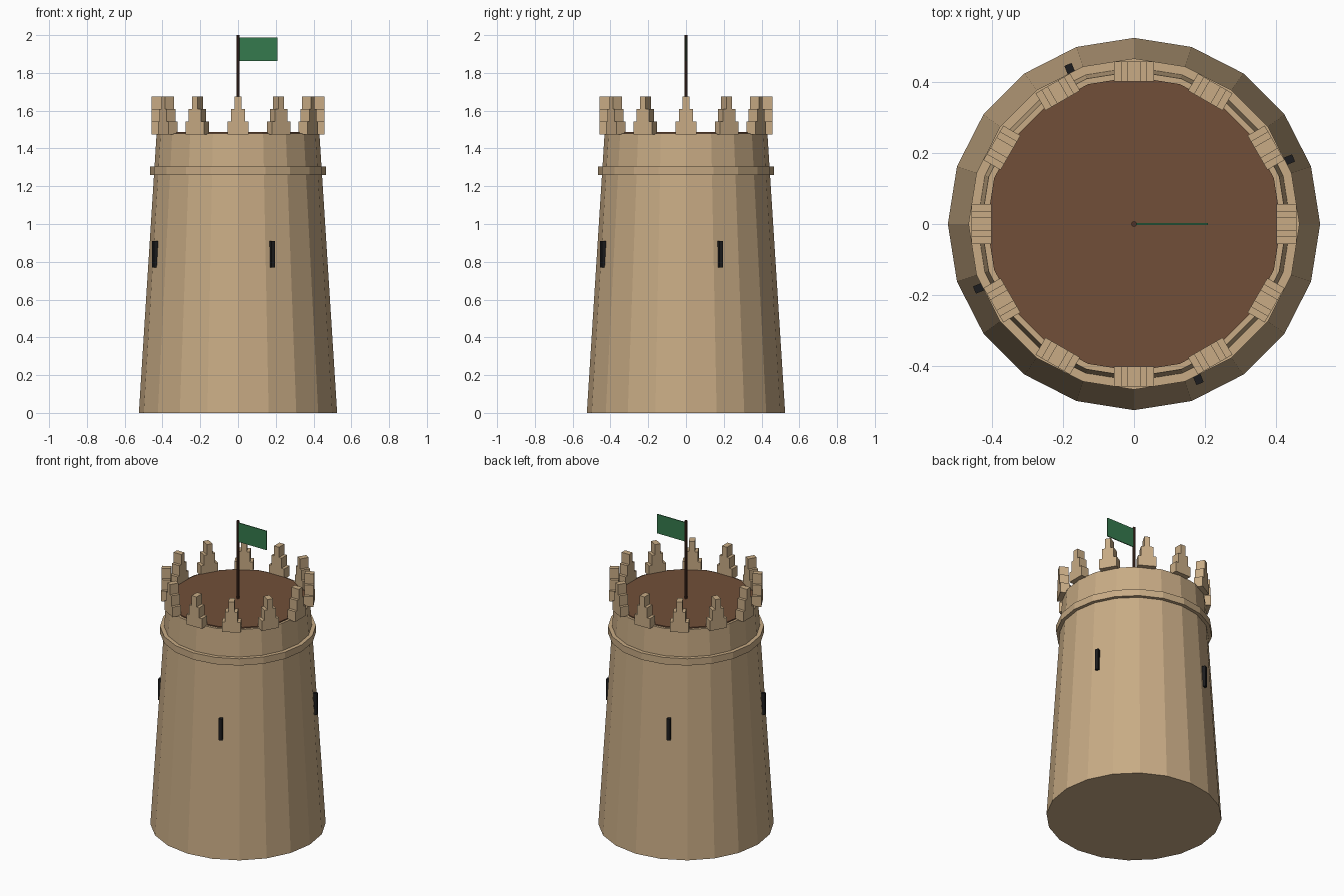
import bpy, bmesh, math
from mathutils import Matrix, Vector

if "Cube" in bpy.data.objects:
    bpy.data.objects.remove(bpy.data.objects["Cube"])


def material(name, rgb):
    m = bpy.data.materials.new(name)
    m.diffuse_color = (*rgb, 1)
    m.use_nodes = True
    m.node_tree.nodes["Principled BSDF"].inputs["Base Color"].default_value = m.diffuse_color
    return m


STONE = material("tan stone", (0.58, 0.41, 0.235))
WOOD = material("brown deck", (0.165, 0.078, 0.04))
POLE = material("dark wood", (0.075, 0.032, 0.02))
GREEN = material("green cloth", (0.036, 0.195, 0.075))
DARK = material("dark opening", (0.012, 0.012, 0.013))


def finish(name, bm, mat):
    bmesh.ops.recalc_face_normals(bm, faces=bm.faces)
    me = bpy.data.meshes.new(name)
    bm.to_mesh(me)
    bm.free()
    me.materials.append(mat)
    ob = bpy.data.objects.new(name, me)
    bpy.context.collection.objects.link(ob)
    return ob


def frustum(name, r1, r2, z1, z2, mat, sides=20):
    bm = bmesh.new()
    rings = [[bm.verts.new((r * math.cos(math.tau * i / sides),
                            r * math.sin(math.tau * i / sides), z))
              for i in range(sides)] for r, z in ((r1, z1), (r2, z2))]
    for i in range(sides):
        j = (i + 1) % sides
        bm.faces.new((rings[0][i], rings[0][j], rings[1][j], rings[1][i]))
    bm.faces.new(rings[0][::-1])
    bm.faces.new(rings[1])
    return finish(name, bm, mat)


def add_box(bm, lo, hi, angle=0.0):
    """Box between two corners, then turned about the tower axis."""
    lo, hi = Vector(lo), Vector(hi)
    size = hi - lo
    mat = (Matrix.Rotation(angle, 4, 'Z') @ Matrix.Translation((lo + hi) / 2)
           @ Matrix.Diagonal((*size, 1)))
    bmesh.ops.create_cube(bm, size=1, matrix=mat)


# Tapered wall, string course and deck
frustum("tower_wall", 0.525, 0.431, 0, 1.48, STONE)
frustum("stone_band", 0.467, 0.467, 1.26, 1.305, STONE)
frustum("roof_deck", 0.415, 0.415, 1.45, 1.487, WOOD)

# Twelve stepped merlons, three tiers each
for k in range(12):
    bm = bmesh.new()
    for t, half in enumerate((0.056, 0.037, 0.018)):
        z = 1.475 + t * 0.0667
        add_box(bm, (0.402, -half, z), (0.458, half, z + 0.0667), math.tau * k / 12)
    finish(f"merlon_{k + 1}", bm, STONE)

# Four arrow slits
for k in range(4):
    bm = bmesh.new()
    add_box(bm, (0.455, -0.011, 0.77), (0.487, 0.011, 0.91),
            math.pi / 8 + k * math.pi / 2)
    finish(f"arrow_slit_{k + 1}", bm, DARK)

# Flagpole and flag
frustum("flagpole", 0.008, 0.008, 1.47, 2.0, POLE, 8)
bm = bmesh.new()
add_box(bm, (0.004, -0.003, 1.862), (0.209, 0.003, 1.988))
finish("flag", bm, GREEN)
